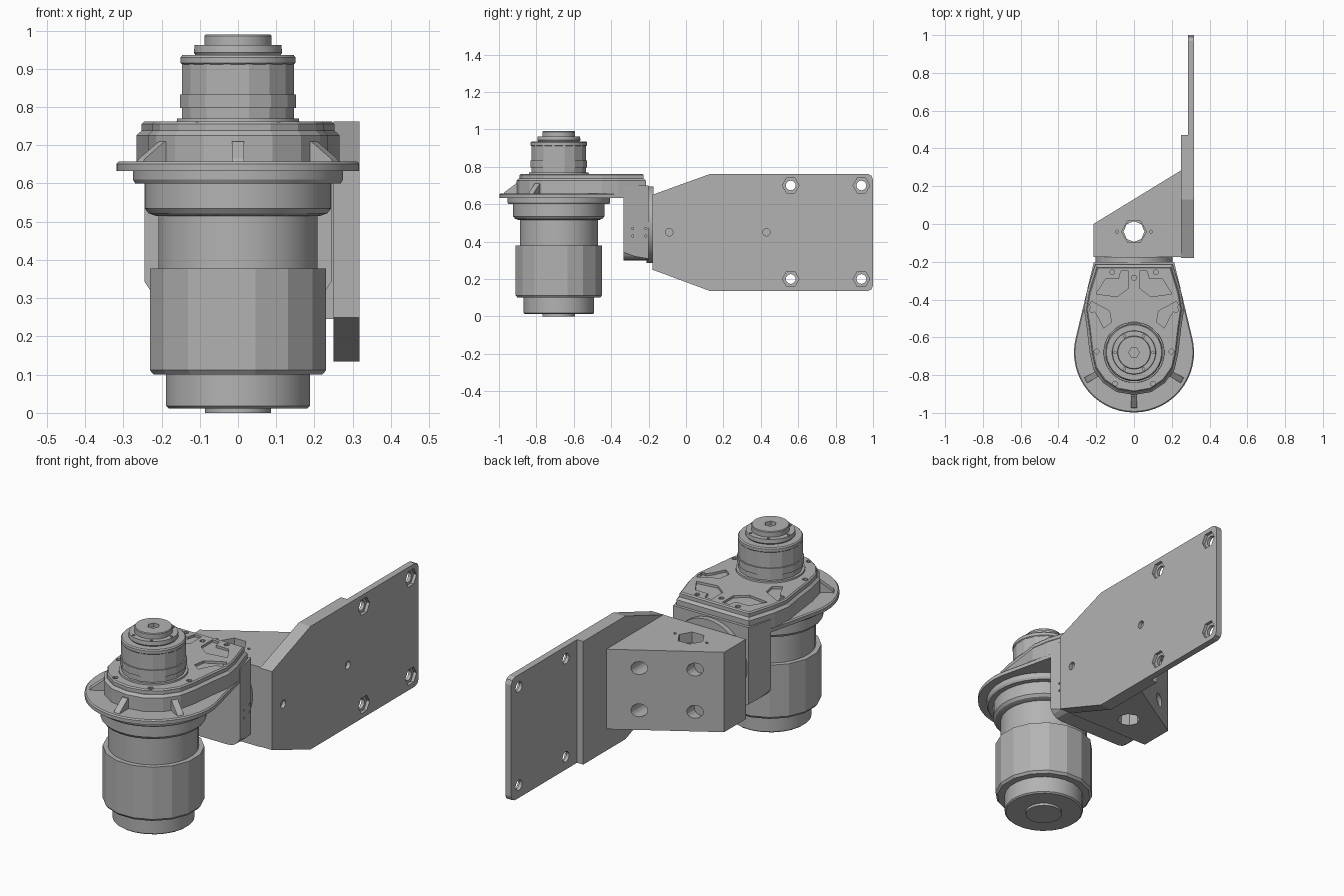
import bpy, bmesh
from math import sin, cos, pi, radians

if "Cube" in bpy.data.objects:
    bpy.data.objects.remove(bpy.data.objects["Cube"])

GREY = (0.45, 0.45, 0.45, 1)
metal = bpy.data.materials.new("grey_metal")
metal.use_nodes = True
metal.diffuse_color = GREY
metal.node_tree.nodes["Principled BSDF"].inputs["Base Color"].default_value = GREY

MY = -0.68  # y of the motor axis
PLACE = {"X": lambda a, b, h: (h, a, b),
         "Y": lambda a, b, h: (a, h, b),
         "Z": lambda a, b, h: (a, b, h)}


def finish(name, bm, smooth=0):
    bmesh.ops.recalc_face_normals(bm, faces=bm.faces)
    me = bpy.data.meshes.new(name)
    bm.to_mesh(me)
    bm.free()
    ob = bpy.data.objects.new(name, me)
    bpy.context.collection.objects.link(ob)
    me.materials.append(metal)
    if smooth:
        shade(ob, smooth)
    return ob


def shade(ob, angle):
    bpy.ops.object.select_all(action="DESELECT")
    ob.select_set(True)
    bpy.context.view_layer.objects.active = ob
    bpy.ops.object.shade_smooth_by_angle(angle=radians(angle))


def add_prism(bm, pts, lo, hi, axis="Z"):
    rings = [[bm.verts.new(PLACE[axis](a, b, h)) for a, b in pts] for h in (lo, hi)]
    bm.faces.new(rings[0])
    bm.faces.new(rings[1])
    for i in range(len(pts)):
        j = (i + 1) % len(pts)
        bm.faces.new((rings[0][i], rings[0][j], rings[1][j], rings[1][i]))


def prism(name, pts, lo, hi, axis="Z", smooth=0, bevel=0):
    bm = bmesh.new()
    add_prism(bm, pts, lo, hi, axis)
    if bevel:
        bmesh.ops.recalc_face_normals(bm, faces=bm.faces)
        k = "XYZ".index(axis)
        rim = [e for e in bm.edges if all(abs(v.co[k] - hi) < 1e-5 for v in e.verts)]
        bmesh.ops.bevel(bm, geom=rim, offset=bevel, segments=1, affect="EDGES")
    return finish(name, bm, smooth)


def ngon(a, b, r, n=16, turn=0):
    return [(a + r * cos(2 * pi * i / n + turn), b + r * sin(2 * pi * i / n + turn))
            for i in range(n)]


def mirrored(half):
    return half + [(-x, y) for x, y in reversed(half) if x > 1e-6]


def lathe(name, profile, n=32, smooth=30):
    bm = bmesh.new()
    rings = [[bm.verts.new((x, y, z)) for x, y in ngon(0, MY, r, n, pi / n)] for r, z in profile]
    bm.faces.new(rings[0])
    bm.faces.new(rings[-1])
    for lo, hi in zip(rings, rings[1:]):
        for i in range(n):
            j = (i + 1) % n
            bm.faces.new((lo[i], lo[j], hi[j], hi[i]))
    return finish(name, bm, smooth)


def cut(ob, shapes, lo, hi, axis="Z"):
    """Subtract a set of separate prisms from a part."""
    bm = bmesh.new()
    for pts in shapes:
        add_prism(bm, pts, lo, hi, axis)
    tool = finish("cutter", bm)
    tool.hide_render = True
    mod = ob.modifiers.new("cut", "BOOLEAN")
    mod.object, mod.operation, mod.solver = tool, "DIFFERENCE", "EXACT"
    graph = bpy.context.evaluated_depsgraph_get()
    me = bpy.data.meshes.new_from_object(ob.evaluated_get(graph))
    ob.modifiers.clear()
    ob.data = me
    bpy.data.objects.remove(tool)


# Side plate: thin sheet with hexagonal nut pockets
corner = 0.03
sheet = [(-0.18, 0.25), (0.13, 0.135)]
sheet += [(1 - corner + corner * sin(t), 0.135 + corner - corner * cos(t)) for t in (0, pi / 4, pi / 2)]
sheet += [(1 - corner + corner * cos(t), 0.762 - corner + corner * sin(t)) for t in (0, pi / 4, pi / 2)]
sheet += [(0.13, 0.762), (-0.18, 0.65)]
plate = prism("side_plate", sheet, 0.285, 0.318, "X")
bolts = [(y, z) for y in (0.56, 0.938) for z in (0.2, 0.7)]
cut(plate, [ngon(y, z, 0.026) for y, z in bolts], 0.2, 0.4, "X")
cut(plate, [ngon(y, z, 0.045, 6) for y, z in bolts], 0.302, 0.4, "X")
cut(plate, [ngon(y, 0.45, 0.02) for y in (-0.09, 0.43)], 0.3, 0.4, "X")

# Thick backing behind the near half of the plate
prism("plate_backing", [(-0.18, 0.25), (0.13, 0.135), (0.47, 0.135),
                        (0.47, 0.762), (0.13, 0.762), (-0.18, 0.65)], 0.25, 0.286, "X")

# Wedge block with vertical bore and four bolt holes in its slanted face
wedge = prism("wedge_block", [(-0.215, -0.175), (0.251, -0.175), (0.251, 0.285), (-0.215, 0)], 0.245, 0.652)
cut(wedge, [ngon(0, -0.04, 0.055, 8)], 0.1, 0.8)
cut(wedge, [ngon(0, -0.04, 0.066, 6)], 0.6, 0.8)
cut(wedge, [ngon(s * 0.09, -0.04, 0.008, 8) for s in (-1, 1)], 0.6, 0.8)
cut(wedge, [ngon(x, z, 0.033) for x in (-0.1, 0.12) for z in (0.345, 0.56)], 0.03, 0.5, "Y")

# Pivot disc between the block and the hanging bracket
prism("pivot_disc", ngon(0, 0.49, 0.205, 40), -0.21, -0.174, "Y", 30)

# Hanging bracket: tapers to the rear, rounded lower corners
bracket = prism("hanging_bracket", mirrored([(0, -0.335), (0.245, -0.335), (0.212, -0.2), (0, -0.2)]), 0.3, 0.7)
r = 0.07
low = [(0.25, 0.72), (0.25, 0.3 + r)] + [(0.25 - r + r * cos(t), 0.3 + r - r * sin(t))
                                        for t in (pi / 8, pi / 4, 3 * pi / 8, pi / 2)]
low = low + [(0.25 - r, 0.2), (0.4, 0.2), (0.4, 0.72)]
cut(bracket, [low, [(-x, z) for x, z in low]], -0.5, -0.1, "Y")
cut(bracket, [ngon(y, z, 0.006, 6) for y in (-0.285, -0.215) for z in (0.43, 0.47)], 0.2, 0.3, "X")

# Teardrop flange
arc = [(0.318 * cos(radians(a)), MY + 0.318 * sin(radians(a))) for a in range(-90, 16, 7)]
prism("teardrop_flange", mirrored(arc + [(0.212, -0.2)]), 0.633, 0.657, "Z", 30, 0.006)

# Gear housing and its lid
outline = [(0, -0.905), (0.09, -0.89), (0.165, -0.84), (0.215, -0.77), (0.235, -0.68),
           (0.25, -0.55), (0.265, -0.45), (0.25, -0.36), (0.205, -0.215), (0, -0.215)]
prism("gear_housing", mirrored(outline), 0.65, 0.738, "Z", 0, 0.012)
lid = prism("housing_lid", mirrored([(x * 0.95, -0.52 + (y + 0.52) * 0.96) for x, y in outline]),
            0.735, 0.762, "Z", 0, 0.006)
pocket = [(0.03, -0.25), (0.07, -0.25), (0.08, -0.29), (0.15, -0.29),
          (0.2, -0.37), (0.09, -0.385), (0.03, -0.34)]
side = [(0.13, -0.46), (0.225, -0.41), (0.235, -0.43), (0.19, -0.49), (0.16, -0.55), (0.12, -0.52)]
cut(lid, [[(s * x, y) for x, y in p] for p in (pocket, side) for s in (-1, 1)], 0.75, 0.8)
screws = [(0.115, -0.255), (0.222, -0.455), (0.198, -0.675), (0.1, -0.845)]
cut(lid, [ngon(s * x, y, 0.013, 10) for x, y in screws for s in (-1, 1)], 0.748, 0.8)
cut(lid, [ngon(0, -0.285, 0.013, 10)], 0.748, 0.8)

# Gusset ribs from the housing down to the flange
for i, angle in enumerate((-150, -90, -30)):
    rib = prism(f"gusset_rib_{i + 1}", [(0.19, 0.65), (0.3, 0.65), (0.29, 0.665), (0.23, 0.71), (0.19, 0.71)],
                -0.016, 0.016, "Y")
    rib.location = (0, MY, 0)
    rib.rotation_euler = (0, 0, radians(angle))

# Motor below the flange
lathe("motor_collar", [(0.24, 0.53), (0.245, 0.6), (0.27, 0.6), (0.276, 0.61), (0.276, 0.637)])
lathe("motor_collar_step", [(0.215, 0.515), (0.235, 0.522), (0.245, 0.535), (0.245, 0.602)])
lathe("motor_neck", [(0.21, 0.37), (0.21, 0.525)], 24)
lathe("motor_body", [(0.225, 0.1), (0.235, 0.112), (0.235, 0.378)], 16, 0)
lathe("motor_end_cap", [(0.183, 0.012), (0.19, 0.018), (0.19, 0.105)], 24)
lathe("motor_end_boss", [(0.087, 0), (0.087, 0.02)])

# Stepped hub above the lid
lathe("hub_base", [(0.162, 0.755), (0.16, 0.77)])
lathe("hub_body", [(0.149, 0.765), (0.149, 0.913)], 16, 0)
lathe("hub_band", [(0.155, 0.797), (0.155, 0.833)], 16, 0)
lathe("hub_rim", [(0.146, 0.91), (0.151, 0.915), (0.151, 0.93), (0.146, 0.936)])
cap = lathe("hub_cap", [(0.108, 0.93), (0.116, 0.942), (0.114, 0.962)])
cut(cap, [ngon(x, y, 0.007, 8) for x, y in ngon(0, MY, 0.101, 6)], 0.952, 1)
tip = lathe("hub_tip", [(0.088, 0.955), (0.088, 0.986), (0.085, 0.99)])
cut(tip, [ngon(0, MY, 0.028, 6)], 0.97, 1.1)
